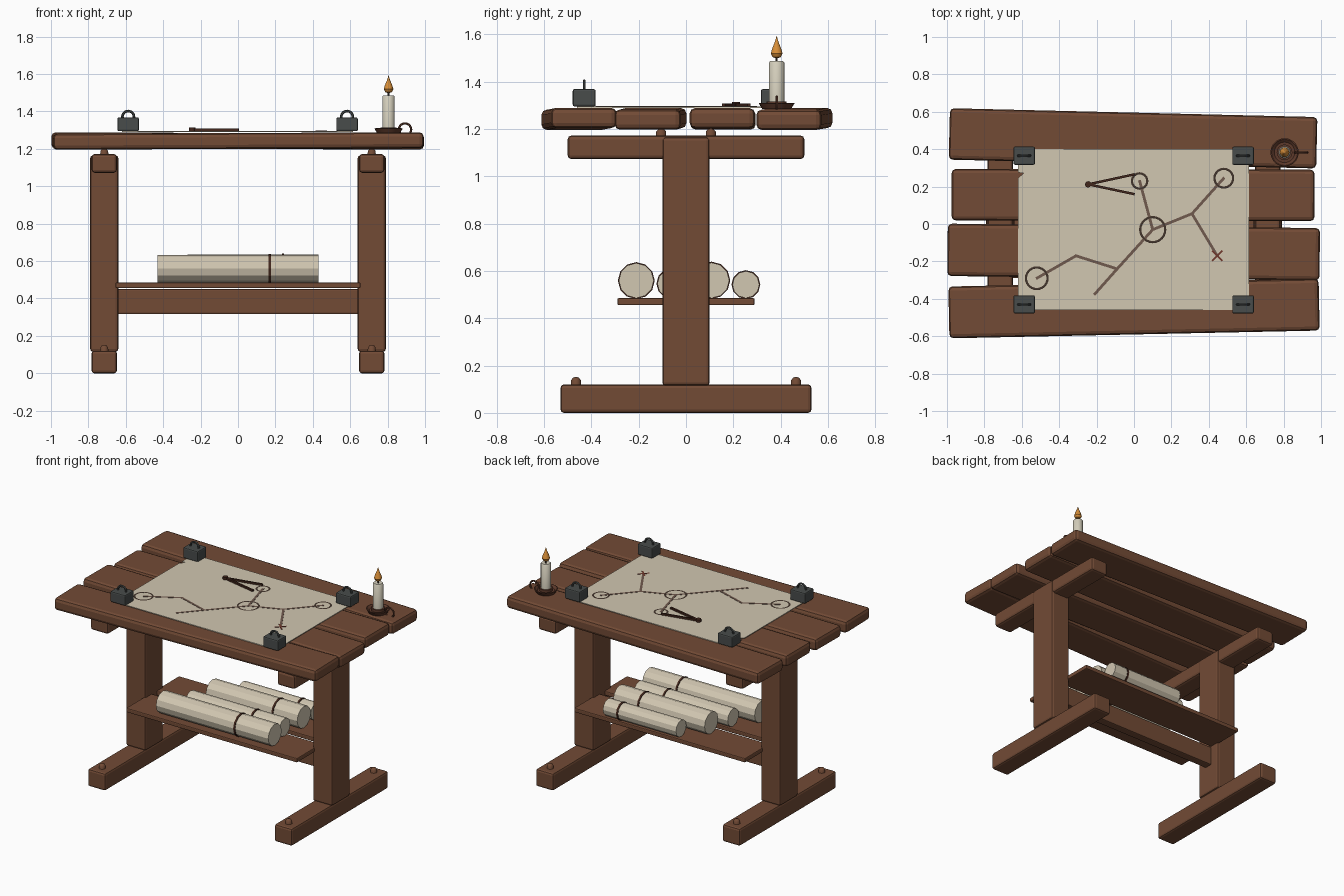
import bpy, bmesh, math
from mathutils import Vector, Matrix

cube = bpy.data.objects.get("Cube")
if cube:
    bpy.data.objects.remove(cube)


def material(name, r, g, b):
    m = bpy.data.materials.new(name)
    m.diffuse_color = (r, g, b, 1)
    m.use_nodes = True
    m.node_tree.nodes["Principled BSDF"].inputs["Base Color"].default_value = (r, g, b, 1)
    return m


WOOD = material("brown wood", 0.17, 0.07, 0.036)
DARK = material("dark leather", 0.055, 0.02, 0.012)
DISH = material("copper brown", 0.11, 0.042, 0.024)
PAPER = material("parchment", 0.64, 0.57, 0.44)
WAX = material("candle wax", 0.66, 0.62, 0.5)
FLAME = material("flame orange", 0.68, 0.27, 0.04)
METAL = material("dark iron", 0.065, 0.072, 0.07)
ROUTE = material("faded ink", 0.16, 0.1, 0.075)
INK = material("dark ink", 0.055, 0.035, 0.025)
RED = material("red ink", 0.16, 0.04, 0.025)


def finish(bm, name, mat, loc=(0, 0, 0), rot=(0, 0, 0)):
    mesh = bpy.data.meshes.new(name)
    bmesh.ops.recalc_face_normals(bm, faces=bm.faces)
    bm.to_mesh(mesh)
    bm.free()
    mesh.materials.append(mat)
    ob = bpy.data.objects.new(name, mesh)
    ob.location, ob.rotation_euler = loc, rot
    bpy.context.collection.objects.link(ob)
    return ob


def box(name, mat, loc, size, bevel=0.0, rot=(0, 0, 0)):
    bm = bmesh.new()
    bmesh.ops.create_cube(bm, size=1)
    bmesh.ops.scale(bm, vec=size, verts=bm.verts)
    if bevel:
        bmesh.ops.bevel(bm, geom=bm.edges[:], offset=bevel, segments=2,
                        profile=0.5, affect='EDGES')
    return finish(bm, name, mat, loc, rot)


def lathe(name, mat, loc, profile, sides=16, rot=(0, 0, 0), smooth=True):
    # Profile is a list of (radius, height), spun about local z
    bm = bmesh.new()
    vs = [bm.verts.new((r, 0, z)) for r, z in profile]
    es = [bm.edges.new(p) for p in zip(vs, vs[1:])]
    bmesh.ops.spin(bm, geom=vs + es, cent=(0, 0, 0), axis=(0, 0, 1),
                   angle=math.tau, steps=sides, use_merge=True)
    bmesh.ops.remove_doubles(bm, verts=bm.verts, dist=1e-5)
    ob = finish(bm, name, mat, loc, rot)
    if smooth:
        shade(ob)
    return ob


def shade(ob):
    bpy.ops.object.select_all(action='DESELECT')
    ob.select_set(True)
    bpy.context.view_layer.objects.active = ob
    bpy.ops.object.shade_smooth_by_angle(angle=math.radians(40))


def torus(name, mat, loc, major, minor, rot=(0, 0, 0), flat=1.0):
    bpy.ops.mesh.primitive_torus_add(location=loc, rotation=rot, major_radius=major,
                                     minor_radius=minor, major_segments=24, minor_segments=6)
    ob = bpy.context.object
    ob.name = name
    ob.scale.z = flat
    ob.data.materials.append(mat)
    shade(ob)
    return ob


def strip(name, mat, a, b, z, width, height):
    # Thin bar between two points on the tabletop
    a, b = Vector(a), Vector(b)
    d, mid = b - a, (a + b) / 2
    return box(name, mat, (mid.x, mid.y, z), (d.length + width * 0.6, width, height),
               rot=(0, 0, math.atan2(d.y, d.x)))


DOME = [(0, 0.032), (0.012, 0.029), (0.021, 0.018), (0.022, -0.01), (0, -0.01)]

# Trestle ends: foot, post, top beam and pegs
for side, sx in (("right", -1), ("left", 1)):
    x = 0.715 * sx
    box(side + "_foot", WOOD, (x, 0, 0.06), (0.135, 1.06, 0.12), 0.014)
    box(side + "_post", WOOD, (x, 0, 0.64), (0.15, 0.2, 1.05), 0.014)
    box(side + "_top_beam", WOOD, (x, 0, 1.122), (0.135, 1.0, 0.1), 0.016)
    for y in (-0.465, 0.465):
        lathe(side + "_foot_peg", WOOD, (x, y, 0.12), DOME, 12)
    for y in (-0.105, 0.105):
        lathe(side + "_beam_peg", WOOD, (x, y, 1.17), DOME, 12)

# Stretcher and two shelf boards
box("stretcher", WOOD, (0, 0, 0.383), (1.29, 0.06, 0.135), 0.008)
for y in (-0.1575, 0.1575):
    box("shelf_board", WOOD, (0, y, 0.47), (1.31, 0.265, 0.03), 0.006)

# Tabletop planks: x, y, length, width, tilt, turn
PLANKS = [(-0.005, 0.458, 1.965, 0.275, 0.004, -0.024),
          (-0.005, 0.155, 1.94, 0.275, -0.003, -0.002),
          (-0.002, -0.15, 1.99, 0.28, 0.003, -0.012),
          (0.0, -0.452, 1.98, 0.277, -0.004, 0.021)]
for x, y, length, width, tilt, turn in PLANKS:
    box("tabletop_plank", WOOD, (x, y, 1.242), (length, width, 0.085), 0.022, (0, tilt, turn))

# Parchment sheet with a small tear on one edge
bm = bmesh.new()
outline = [(-0.62, -0.46), (0.615, -0.46), (0.615, 0.4), (-0.62, 0.4),
           (-0.62, 0.275), (-0.59, 0.272), (-0.62, 0.245)]
sheet = bm.faces.new([bm.verts.new((x, y, 1.289)) for x, y in outline])
top = bmesh.ops.extrude_face_region(bm, geom=[sheet])
bmesh.ops.translate(bm, vec=(0, 0, 0.005),
                    verts=[v for v in top["geom"] if isinstance(v, bmesh.types.BMVert)])
finish(bm, "parchment_sheet", PAPER)

# Drawn routes, rings and cross
ROUTES = [[(-0.52, -0.29), (-0.31, -0.17), (-0.09, -0.24), (0.1, -0.03),
           (0.31, 0.055), (0.48, 0.245)],
          [(-0.09, -0.24), (-0.21, -0.375)],
          [(0.1, -0.03), (0.03, 0.23)],
          [(0.31, 0.055), (0.445, -0.17)]]
for path in ROUTES:
    for a, b in zip(path, path[1:]):
        strip("route_line", ROUTE, a, b, 1.2945, 0.015, 0.002)
for x, y, r in ((-0.52, -0.29, 0.058), (0.1, -0.03, 0.067), (0.03, 0.23, 0.041), (0.48, 0.245, 0.05)):
    torus("route_ring", INK, (x, y, 1.2945), r, 0.006, flat=0.3)
for s in (-1, 1):
    strip("cross_mark", RED, (0.42, -0.17 - 0.025 * s), (0.47, -0.17 + 0.025 * s), 1.296, 0.01, 0.002)

# Drawing dividers
for y in (0.265, 0.16):
    strip("divider_arm", DARK, (-0.245, 0.212), (0.0, y), 1.302, 0.013, 0.012)
lathe("divider_hinge", DARK, (-0.245, 0.212, 1.295),
      [(0, 0), (0.017, 0), (0.017, 0.018), (0, 0.018)], 12)

# Iron corner weights with loop handles
for x in (-0.587, 0.583):
    for y in (0.365, -0.43):
        box("corner_weight", METAL, (x, y, 1.331), (0.115, 0.097, 0.074), 0.008)
        torus("weight_handle", METAL, (x, y, 1.371), 0.031, 0.007, (math.pi / 2, 0, 0))

# Candle on a dish with a finger ring
cx, cy = 0.805, 0.383
lathe("candle_dish", DISH, (cx, cy, 1.283),
      [(0, 0), (0.06, 0), (0.076, 0.025), (0.07, 0.027), (0.055, 0.014),
       (0.042, 0.014), (0.042, 0.032), (0, 0.032)], 20)
torus("dish_ring", DISH, (0.893, cy, 1.303), 0.033, 0.006, (math.pi / 2, 0, 0))
lathe("candle", WAX, (cx, cy, 1.3), [(0, 0), (0.033, 0), (0.033, 0.18), (0.028, 0.186), (0, 0.183)], 14)
lathe("wick", INK, (cx, cy, 1.48), [(0, 0), (0.005, 0), (0.005, 0.03), (0, 0.03)], 6)
lathe("flame", FLAME, (cx, cy, 1.497),
      [(0, 0), (0.018, 0.006), (0.026, 0.022), (0.019, 0.045), (0.008, 0.07), (0, 0.097)], 10)

# Paper rolls with ties: y, radius, start x, end x, tie x
ROLLS = [(-0.21, 0.074, -0.43, 0.43, 0.17),
         (-0.06, 0.061, -0.32, 0.4, 0.18),
         (0.108, 0.075, -0.27, 0.43, 0.24),
         (0.253, 0.057, -0.14, 0.42, 0.31)]
for y, r, x0, x1, tie in ROLLS:
    z = 0.485 + r
    lathe("paper_roll", PAPER, (x0, y, z), [(0, 0), (r, 0), (r, x1 - x0), (0, x1 - x0)],
          12, (0, math.pi / 2, 0), False)
    lathe("roll_tie", DARK, (tie - 0.006, y, z),
          [(r - 0.004, 0), (r + 0.004, 0), (r + 0.004, 0.013), (r - 0.004, 0.013), (r - 0.004, 0)],
          12, (0, math.pi / 2, 0), False)
